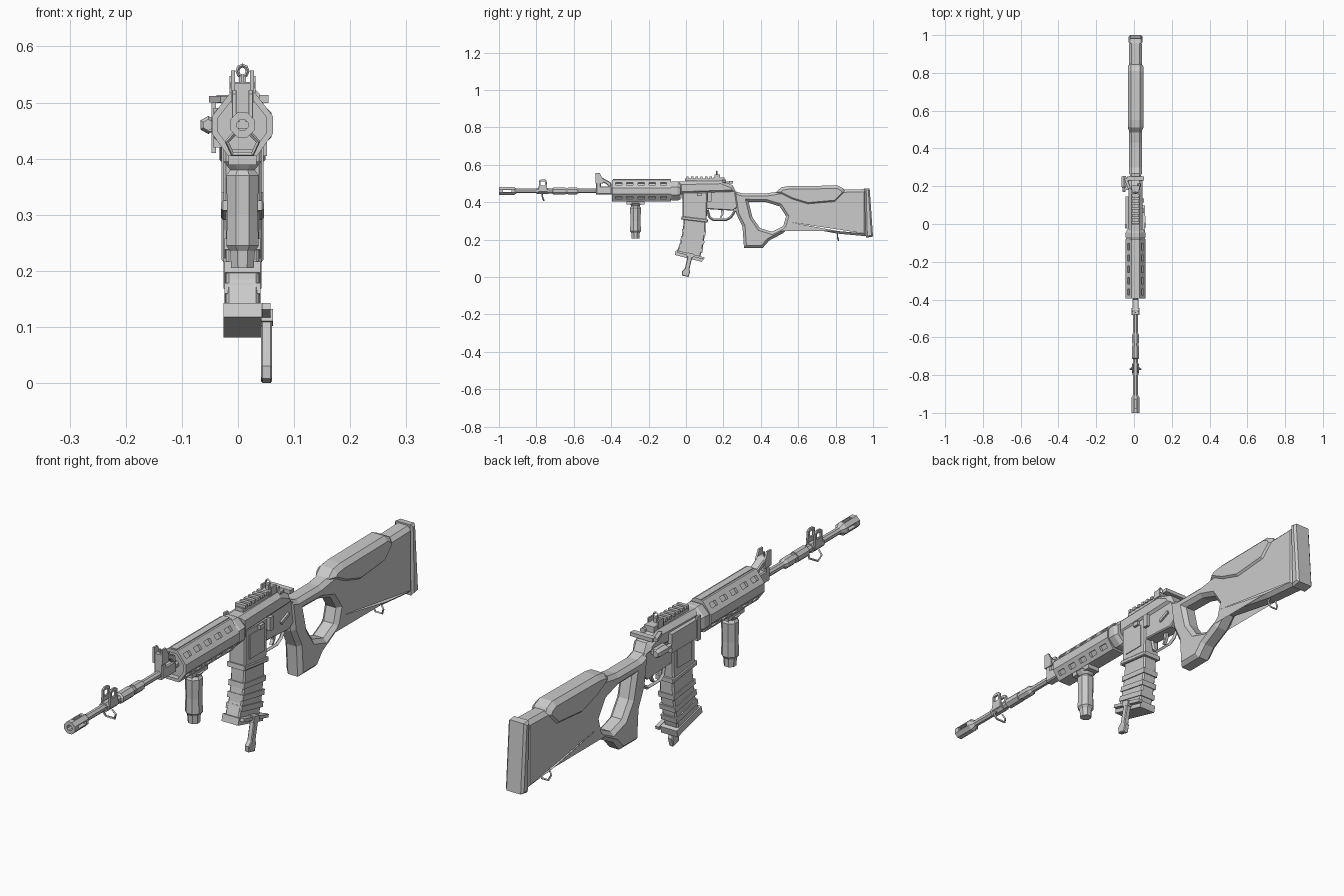
import bpy, bmesh, math
from mathutils import Matrix, Vector

if "Cube" in bpy.data.objects:
    bpy.data.objects.remove(bpy.data.objects["Cube"])

AX, BORE = 0.008, 0.46      # centre line of the barrel

grey = bpy.data.materials.new("plain grey")
grey.use_nodes = True
grey.diffuse_color = (0.6, 0.6, 0.6, 1)
for node in grey.node_tree.nodes:
    if node.type == 'BSDF_PRINCIPLED':
        node.inputs["Base Color"].default_value = (0.6, 0.6, 0.6, 1)
        node.inputs["Roughness"].default_value = 0.7


def finish(name, bm):
    """Clean a bmesh and turn it into a flat shaded object."""
    bmesh.ops.remove_doubles(bm, verts=bm.verts, dist=0.00005)
    bmesh.ops.recalc_face_normals(bm, faces=bm.faces)
    for f in bm.faces:
        f.smooth = False
        f.material_index = 0
    me = bpy.data.meshes.new(name)
    bm.to_mesh(me)
    bm.free()
    me.materials.append(grey)
    ob = bpy.data.objects.new(name, me)
    bpy.context.collection.objects.link(ob)
    return ob


def evaluated_mesh(ob):
    bpy.context.view_layer.update()
    return bpy.data.meshes.new_from_object(
        ob.evaluated_get(bpy.context.evaluated_depsgraph_get()))


def curve_part(name, cu, loops, closed, matrix):
    for pts in loops:
        sp = cu.splines.new('POLY')
        sp.points.add(len(pts) - 1)
        for p, co in zip(sp.points, pts):
            p.co = (*co, 0, 1) if len(co) == 2 else (*co, 1)
        sp.use_cyclic_u = closed
        sp.use_smooth = False
    tmp = bpy.data.objects.new(name + " curve", cu)
    bpy.context.collection.objects.link(tmp)
    me = evaluated_mesh(tmp)
    bpy.data.objects.remove(tmp)
    bm = bmesh.new()
    bm.from_mesh(me)
    bm.transform(matrix)
    return finish(name, bm)


def profile(name, pts, width, bevel=0.0, x=AX, holes=()):
    """Side outline in (y, z), given a width and chamfered rims."""
    cu = bpy.data.curves.new(name, 'CURVE')
    cu.dimensions, cu.fill_mode = '2D', 'BOTH'
    cu.extrude = width / 2 - bevel
    cu.bevel_depth, cu.offset, cu.bevel_resolution = bevel, -bevel, 0
    side = Matrix(((0, 0, 1, x), (1, 0, 0, 0), (0, 1, 0, 0), (0, 0, 0, 1)))
    return curve_part(name, cu, [pts, *holes], True, side)


def wire(name, pts, r, closed=False):
    cu = bpy.data.curves.new(name, 'CURVE')
    cu.dimensions, cu.bevel_depth, cu.bevel_resolution = '3D', r, 0
    cu.use_fill_caps = True
    return curve_part(name, cu, [pts], closed, Matrix())


def loft(name, rings):
    bm = bmesh.new()
    rows = [[bm.verts.new(p) for p in ring] for ring in rings]
    n = len(rows[0])
    for a, b in zip(rows, rows[1:]):
        for i in range(n):
            j = (i + 1) % n
            bm.faces.new((a[i], a[j], b[j], b[i]))
    bm.faces.new(rows[0])
    bm.faces.new(rows[-1])
    return finish(name, bm)


def lathe(name, stations, sides=8, axis='Y', x=AX, other=BORE):
    """Faceted turned part; stations are (position, radius) along the axis."""
    rings = []
    for t, r in stations:
        r /= math.cos(math.pi / sides)
        ring = []
        for i in range(sides):
            a = (i + 0.5) * math.tau / sides
            u, v = r * math.cos(a), r * math.sin(a)
            ring.append((x + u, t, other + v) if axis == 'Y' else (x + u, other + v, t))
        rings.append(ring)
    return loft(name, rings)


def box(name, loc, size, rot=(0, 0, 0)):
    bm = bmesh.new()
    bmesh.ops.create_cube(bm, size=1)
    m = Matrix.Translation(loc)
    for angle, ax in zip(rot, 'XYZ'):
        m = m @ Matrix.Rotation(angle, 4, ax)
    bm.transform(m @ Matrix.Diagonal((*size, 1)))
    return finish(name, bm)


def cut(ob, cutters):
    for c in cutters:
        c.hide_render = True
        mod = ob.modifiers.new("cut", 'BOOLEAN')
        mod.operation, mod.solver, mod.object = 'DIFFERENCE', 'EXACT', c
    me = evaluated_mesh(ob)
    ob.modifiers.clear()
    ob.data = me
    for c in cutters:
        bpy.data.objects.remove(c)


# Muzzle and barrel
muzzle = lathe("muzzle", [(-.94, .01), (-1, .01), (-1, .022), (-.92, .022), (-.905, .012)])
cut(muzzle, [box("slot", (AX, -.955, BORE), (.1, .045, .011)),
             box("slot", (AX, -.955, BORE + .02), (.011, .045, .03))])
lathe("barrel", [(-.93, .012), (-.8, .012), (-.8, .017), (-.735, .017), (-.735, .013),
                 (-.715, .013), (-.71, .019), (-.645, .019), (-.645, .015), (-.63, .015),
                 (-.63, .018), (-.585, .018), (-.575, .012), (-.3, .012)])

# Barrel bracket with ears and a sling loop
for s in (-1, 1):
    profile("bracket_ear", [(-.79, .455), (-.785, .515), (-.775, .522), (-.755, .522),
                            (-.745, .515), (-.74, .455)], .008, .001, AX + s * .015,
            [[(-.778, .49), (-.778, .51), (-.755, .51), (-.755, .49)]])
wire("front_sling_loop", [(AX - .014, -.77, .445), (AX - .028, -.768, .43), (AX - .018, -.76, .408),
                          (AX + .018, -.76, .408), (AX + .028, -.768, .43), (AX + .014, -.77, .445)], .004)

# Front sight
profile("front_sight", [(-.48, .442), (-.48, .535), (-.455, .535), (-.4, .505), (-.395, .442)],
        .034, .004, holes=[[(-.455, .485), (-.455, .51), (-.425, .497), (-.415, .485)]])
for s in (-1, 1):
    profile("sight_ear", [(-.483, .5), (-.483, .557), (-.462, .557), (-.445, .525), (-.445, .5)],
            .007, 0, AX + s * .017)
box("sight_post", (AX, -.468, .54), (.005, .005, .02))

# Handguard with vent slots
half = [(.02, .52), (.054, .476), (.054, .444), (.026, .405)]
section = half + [(-u, z) for u, z in reversed(half)]
guard = loft("handguard", [[(AX + u * k, y, BORE + (z - BORE) * k) for u, z in section]
                           for y, k in ((-.375, .8), (-.395, .8), (-.395, 1), (-.08, 1))])
slots = []
for s in (-1, 1):
    for i in range(5):
        y = -.36 + i * .06
        for u, z, tilt in ((.037, .498, .91), (.04, .4245, 2.19)):
            slots.append(box("slot", (AX + s * u, y, z), (.018, .034, .02), (0, s * tilt, 0)))
cut(guard, slots)
box("guard_top_strip", (AX, -.235, .519), (.026, .31, .008))
lathe("guard_ring", [(-.085, .046), (-.07, .052), (-.045, .052), (-.03, .044)])

# Vertical foregrip
box("foregrip_mount", (AX, -.27, .4), (.05, .095, .022))
lathe("foregrip", [(.395, .034), (.38, .022), (.37, .029), (.3, .027), (.245, .029),
                   (.235, .022), (.205, .02)], axis='Z', other=-.27)

# Receiver
profile("upper_receiver", [(-.04, .44), (-.04, .51), (.19, .515), (.25, .49), (.27, .45)], .074, .016)
profile("lower_receiver", [(0, .46), (0, .37), (.25, .355), (.285, .38), (.285, .445), (.25, .465)],
        .056, .004)
profile("magazine_well", [(-.018, .455), (-.018, .31), (.11, .295), (.115, .455)], .068, .005)
profile("well_lip", [(-.024, .325), (-.026, .308), (.116, .291), (.117, .308)], .076, .003)
for s in (-1, 1):
    box("well_panel", (AX + s * .034, .048, .385), (.006, .085, .09))
box("ejection_cover", (-.036, .06, .455), (.016, .17, .07))
box("cover_latch", (-.043, -.01, .455), (.008, .02, .09))
lathe("forward_assist", [(.17, .009), (.19, .009), (.2, .014), (.245, .014), (.255, .01)], 6, x=-.053)
box("assist_arm", (-.04, .21, .458), (.03, .06, .02))
box("charging_handle", (AX, .24, .506), (.092, .022, .014))
box("charging_latch", (-.035, .215, .506), (.014, .06, .012), (0, 0, .35))
box("bolt_catch", (.046, .125, .43), (.012, .022, .05))
box("selector", (.038, .22, .41), (.01, .05, .012), (.4, 0, 0))
box("magazine_button", (.04, .07, .44), (.025, .025, .016))

# Top rail
box("rail_base", (AX, .07, .52), (.034, .15, .014))
for i in range(6):
    box("rail_tooth", (AX, .008 + i * .025, .531), (.042, .013, .012))

# Rear sight
box("rear_sight_base", (AX, .175, .52), (.04, .06, .022))
box("rear_sight_stem", (AX, .165, .537), (.012, .012, .02))
wire("rear_sight_ring", [(AX + .009 * math.cos(a * math.tau / 8), .165,
                          .556 + .01 * math.sin(a * math.tau / 8)) for a in range(8)], .0035, True)
for s in (-1, 1):
    box("rear_sight_wing", (AX + s * .02, .168, .532), (.006, .03, .03))
lathe("windage_knob", [(.195, .01), (.215, .01)], x=AX + .02, other=.512)

# Magazine leaning forward, with ribs and a base
profile("magazine", [(-.012, .33), (-.016, .25), (-.03, .185), (-.05, .135), (.075, .105),
                     (.09, .16), (.103, .24), (.106, .33)], .058, .005)
for y, z, tilt in ((.042, .24, -.12), (.035, .195, -.18), (.027, .155, -.22)):
    box("magazine_rib", (AX, y, z), (.065, .128, .02), (tilt, 0, 0))
box("magazine_base", (AX, .016, .112), (.068, .15, .026), (-.25, 0, 0))

# Hanging pull tab beside the magazine
box("tab_bar", (.05, .025, .118), (.015, .15, .012), (-.25, 0, 0))
box("tab_clamp", (.05, .022, .117), (.024, .035, .022), (-.25, 0, 0))
profile("pull_tab", [(.012, .125), (.036, .118), (.018, .04), (.022, .03), (.014, 0),
                     (-.02, .008), (-.022, .03), (-.006, .045)], .02, .003, .051)

# Trigger and guard
wire("trigger_guard", [(AX, .115, .36), (AX, .125, .32), (AX, .145, .306), (AX, .215, .306),
                       (AX, .24, .32), (AX, .262, .355)], .007)
profile("trigger", [(.185, .37), (.19, .335), (.18, .318), (.188, .316), (.2, .335), (.205, .37)], .012)

# Thumbhole stock
profile("stock", [(.25, .462), (.3, .447), (.43, .447), (.5, .458), (.965, .47), (.965, .218),
                  (.81, .232), (.56, .278), (.52, .235), (.445, .195), (.41, .155), (.31, .155),
                  (.302, .27), (.268, .34)], .068, .014,
        holes=[[(.335, .402), (.43, .4), (.5, .378), (.535, .325), (.52, .272),
                (.46, .242), (.395, .262), (.355, .32)]])
profile("cheek_rest", [(.48, .452), (.51, .48), (.55, .486), (.81, .489), (.84, .475), (.855, .45),
                       (.8, .395), (.65, .382), (.56, .41)], .082, .016)
profile("butt_pad", [(.955, .475), (.982, .472), (1, .216), (.962, .21)], .074, .008)
wire("rear_sling_loop", [(AX - .012, .81, .235), (AX - .022, .81, .215), (AX - .014, .815, .195),
                         (AX + .014, .815, .195), (AX + .022, .81, .215), (AX + .012, .81, .235)], .004)
